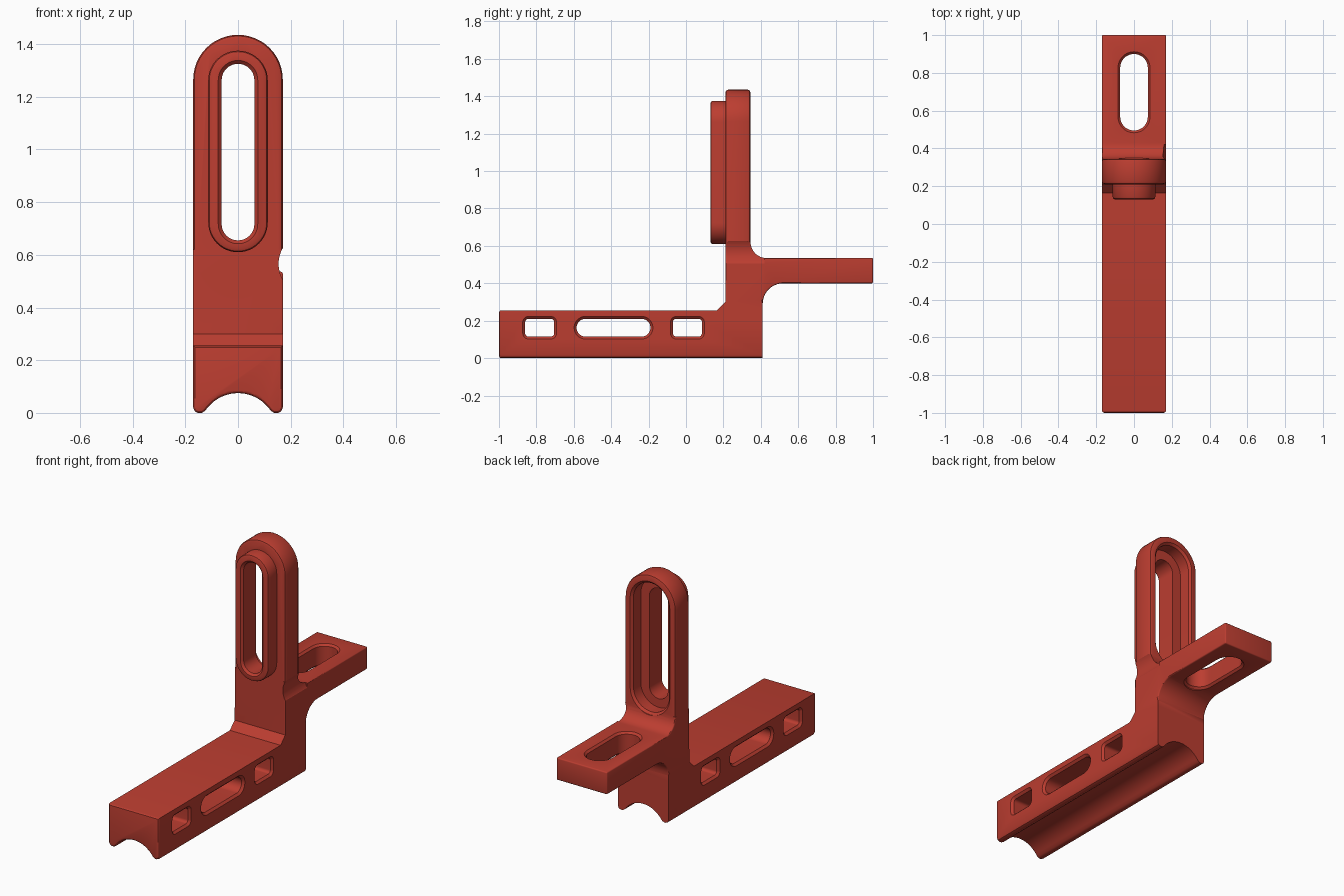
import bpy, bmesh, math

if "Cube" in bpy.data.objects:
    bpy.data.objects.remove(bpy.data.objects["Cube"])

red = bpy.data.materials.new("brick red")
red.diffuse_color = (0.5, 0.047, 0.03, 1)
red.use_nodes = True
red.node_tree.nodes["Principled BSDF"].inputs["Base Color"].default_value = red.diffuse_color
W = 0.17  # half width of the whole part


def place(axis, u, v, t):
    """Outline coordinates (u, v) at depth t along an axis."""
    return {"x": (t, u, v), "y": (u, t, v), "z": (u, v, t)}[axis]


def arc(cx, cy, r, a0, a1, n):
    return [(cx + r * math.cos(math.radians(a0 + (a1 - a0) * i / n)),
             cy + r * math.sin(math.radians(a0 + (a1 - a0) * i / n))) for i in range(n + 1)]


def rounded(u0, u1, v0, v1, r, grow=0.0, n=12):
    """Rounded rectangle; a slot when r is half the short side."""
    u0, u1, v0, v1, r = u0 - grow, u1 + grow, v0 - grow, v1 + grow, r + grow
    r = min(r, (u1 - u0) / 2 - 1e-4, (v1 - v0) / 2 - 1e-4)
    return (arc(u1 - r, v1 - r, r, 0, 90, n) + arc(u0 + r, v1 - r, r, 90, 180, n)
            + arc(u0 + r, v0 + r, r, 180, 270, n) + arc(u1 - r, v0 + r, r, 270, 360, n))


def loft(name, axis, stations, bevel_rule=None, width=0.015):
    """Solid through matching outlines; stations are (depth, outline)."""
    bm = bmesh.new()
    rings = [[bm.verts.new(place(axis, u, v, t)) for u, v in pts] for t, pts in stations]
    n = len(rings[0])
    for a, b in zip(rings, rings[1:]):
        for i in range(n):
            bm.faces.new((a[i], a[(i + 1) % n], b[(i + 1) % n], b[i]))
    bm.faces.new(rings[0])
    bm.faces.new(rings[-1])
    bmesh.ops.recalc_face_normals(bm, faces=bm.faces)
    if bevel_rule:
        edges = [e for e in bm.edges if bevel_rule(e.verts[0].co, e.verts[1].co)]
        bmesh.ops.bevel(bm, geom=edges, offset=width, segments=3, profile=0.5,
                        affect='EDGES', clamp_overlap=True)
        bmesh.ops.recalc_face_normals(bm, faces=bm.faces)
    me = bpy.data.meshes.new(name)
    bm.to_mesh(me)
    bm.free()
    me.materials.append(red)
    ob = bpy.data.objects.new(name, me)
    bpy.context.collection.objects.link(ob)
    return ob


def slot(name, axis, box, r, stations):
    return loft(name, axis, [(t, rounded(*box, r, g)) for t, g in stations])


def combine(target, tool, op):
    m = target.modifiers.new("join", 'BOOLEAN')
    m.operation, m.solver, m.object = op, 'EXACT', tool
    bpy.context.view_layer.objects.active = target
    bpy.ops.object.modifier_apply(modifier=m.name)
    bpy.data.objects.remove(tool)


# Base bar with a rounded groove underneath
groove = arc(0, -0.073, 0.148, 39, 141, 20)
foot = [(W, 0.02), (0.164, 0.006), (0.152, 0), (0.138, 0), (0.127, 0.006)]
section = [(-W, 0.255), (W, 0.255)] + foot + groove + [(-x, z) for x, z in reversed(foot)]
body = loft("slotted_bracket", "y", [(-1, section), (0.41, section)],
            lambda a, b: a.y < -0.99 and b.y < -0.99, 0.013)

# Riser with filleted rear shelf
side = ([(0.165, 0.2), (0.165, 0.255), (0.21, 0.30), (0.21, 0.62)]
        + arc(0.43, 0.62, 0.085, 180, 270, 8) + [(1, 0.535), (1, 0.40)]
        + arc(0.52, 0.29, 0.11, 90, 180, 10) + [(0.41, 0.2)])


def riser_edges(a, b):
    along = a.x * b.x > 0 and min(a.z, b.z) > 0.285 and min(a.z, b.z) < 0.615
    end = a.y > 0.99 and b.y > 0.99
    return along or end


riser = loft("riser_and_shelf", "x", [(-W, side), (W, side)], riser_edges)
combine(body, riser, 'UNION')

# Upright plate with a round top, and the raised oval boss on its front
plate = slot("upright_plate", "y", (-W, W, 0.42, 1.435), W,
             [(0.21, -0.015), (0.2144, -0.0044), (0.225, 0), (0.33, 0),
              (0.3406, -0.0044), (0.345, -0.015)])
combine(body, plate, 'UNION')
boss = slot("front_boss", "y", (-0.113, 0.113, 0.61, 1.375), 0.113,
            [(0.13, -0.013), (0.134, -0.004), (0.143, 0), (0.24, 0)])
combine(body, boss, 'UNION')

# Rear recess and long slot through the upright
recess = slot("rear_recess", "y", (-0.12, 0.12, 0.603, 1.383), 0.12,
              [(0.262, 0), (0.332, 0), (0.345, 0.013), (0.36, 0.013)])
combine(body, recess, 'DIFFERENCE')
long_slot = slot("upright_slot", "y", (-0.062, 0.062, 0.655, 1.325), 0.062,
                 [(0.1, 0.013), (0.13, 0.013), (0.143, 0), (0.4, 0)])
combine(body, long_slot, 'DIFFERENCE')

# Slot through the shelf
shelf_slot = slot("shelf_slot", "z", (-0.073, 0.073, 0.495, 0.9), 0.073,
                  [(0.35, 0.012), (0.40, 0.012), (0.412, 0), (0.523, 0),
                   (0.535, 0.012), (0.6, 0.012)])
combine(body, shelf_slot, 'DIFFERENCE')

# Three windows across the base
for y0, y1, r in ((-0.86, -0.705, 0.018), (-0.585, -0.19, 0.0475), (-0.07, 0.085, 0.018)):
    window = slot("base_window", "x", (y0, y1, 0.115, 0.21), r,
                  [(-0.25, 0.013), (-W, 0.013), (-W + 0.013, 0), (W - 0.013, 0),
                   (W, 0.013), (0.25, 0.013)])
    combine(body, window, 'DIFFERENCE')

# Shallow scoop on the right side of the upright
ring = arc(0.272, 0.566, 0.118, 0, 360, 64)[:-1]
scoop = loft("side_scoop", "y", [(0.15, ring), (0.42, ring)])
combine(body, scoop, 'DIFFERENCE')

bpy.ops.object.select_all(action='DESELECT')
body.select_set(True)
bpy.context.view_layer.objects.active = body
bpy.ops.object.shade_smooth_by_angle(angle=math.radians(30))
